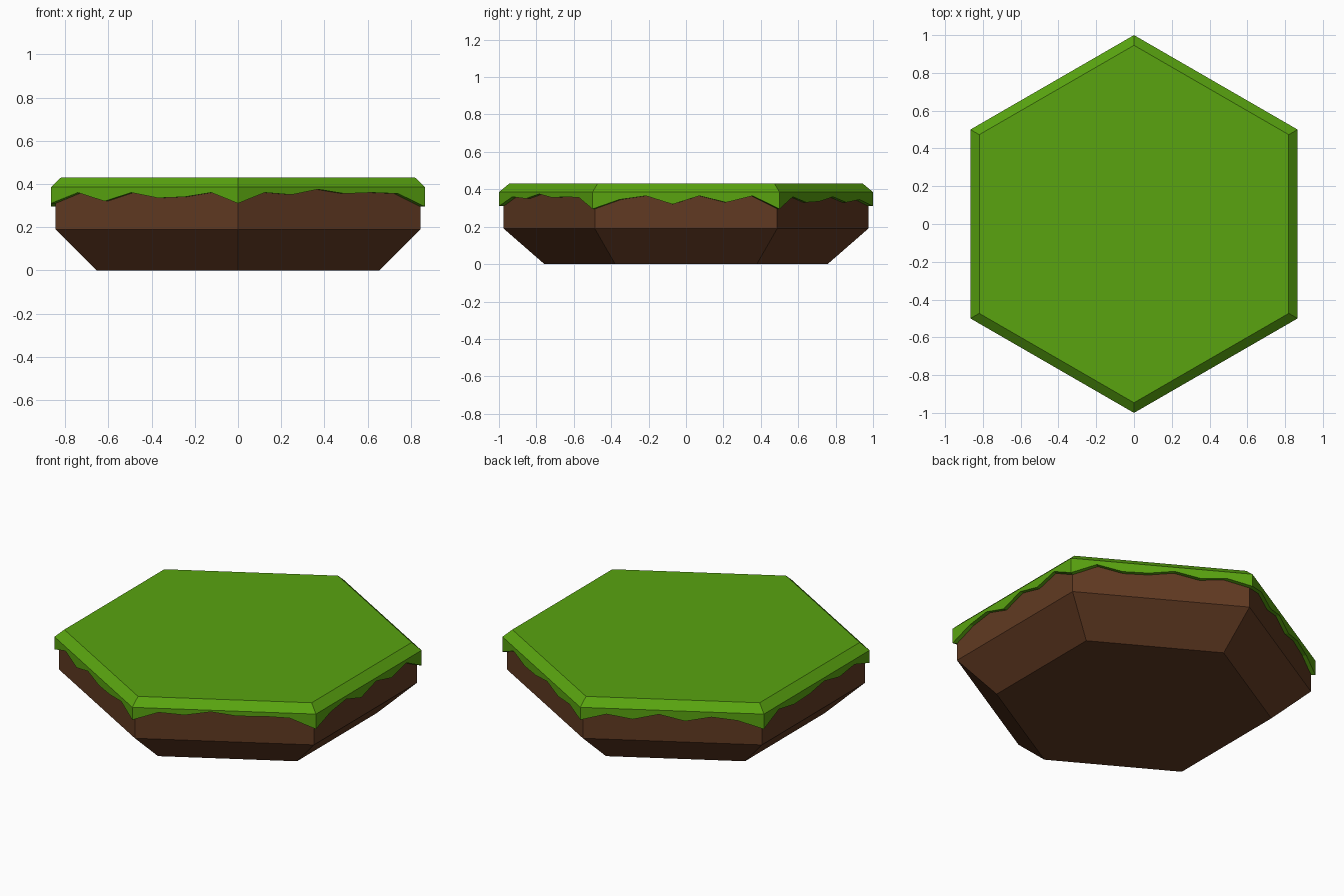
import bpy
import bmesh
from math import cos, sin, radians
from mathutils import Vector

if "Cube" in bpy.data.objects:
    bpy.data.objects.remove(bpy.data.objects["Cube"])

SEG = 7  # steps along each hexagon side

# Ragged grass edge heights, side by side, counter-clockwise from the front corner
WAVE = [
    .31, .36, .35, .375, .355, .36, .355,    # front right
    .295, .345, .365, .32, .365, .33, .365,  # right
    .295, .36, .33, .335, .36, .33, .345,    # back right
    .31, .35, .325, .36, .325, .355, .34,    # back left
    .295, .36, .335, .34, .365, .335, .355,  # left
    .31, .36, .32, .36, .335, .34, .36,      # front left
]


def hex_ring(radius, heights):
    """Subdivided hexagon outline with corners on the y axis."""
    corners = [Vector((cos(radians(a)), sin(radians(a)), 0)) * radius
               for a in range(-90, 270, 60)]
    ring = []
    for s in range(6):
        for k in range(SEG):
            p = corners[s].lerp(corners[(s + 1) % 6], k / SEG)
            z = heights if isinstance(heights, float) else heights[s * SEG + k]
            ring.append((p.x, p.y, z))
    return ring


def loft(name, rings, color, cap_bottom=False, cap_top=False):
    bm = bmesh.new()
    loops = [[bm.verts.new(p) for p in ring] for ring in rings]
    for lo, hi in zip(loops, loops[1:]):
        for i in range(len(lo)):
            j = (i + 1) % len(lo)
            bm.faces.new((lo[i], lo[j], hi[j], hi[i]))
    if cap_bottom:
        bm.faces.new(loops[0][::-1])
    if cap_top:
        bm.faces.new(loops[-1])
    mesh = bpy.data.meshes.new(name)
    bm.to_mesh(mesh)
    bm.free()
    mat = bpy.data.materials.new(name + "_material")
    mat.diffuse_color = (*color, 1)
    mat.use_nodes = True
    mat.node_tree.nodes["Principled BSDF"].inputs["Base Color"].default_value = mat.diffuse_color
    mesh.materials.append(mat)
    obj = bpy.data.objects.new(name, mesh)
    bpy.context.collection.objects.link(obj)
    return obj


# Soil: tapered base, upright wall up to the ragged grass line
loft("soil_base",
     [hex_ring(.757, 0.0), hex_ring(.975, .19), hex_ring(.975, WAVE)],
     (.12, .042, .016), cap_bottom=True)

# Grass: thin underside lip, overhanging skirt, bevel and flat top
loft("grass_top",
     [hex_ring(.975, WAVE), hex_ring(1.0, WAVE),
      hex_ring(1.0, .385), hex_ring(.946, .43)],
     (.10, .37, .005), cap_top=True)
